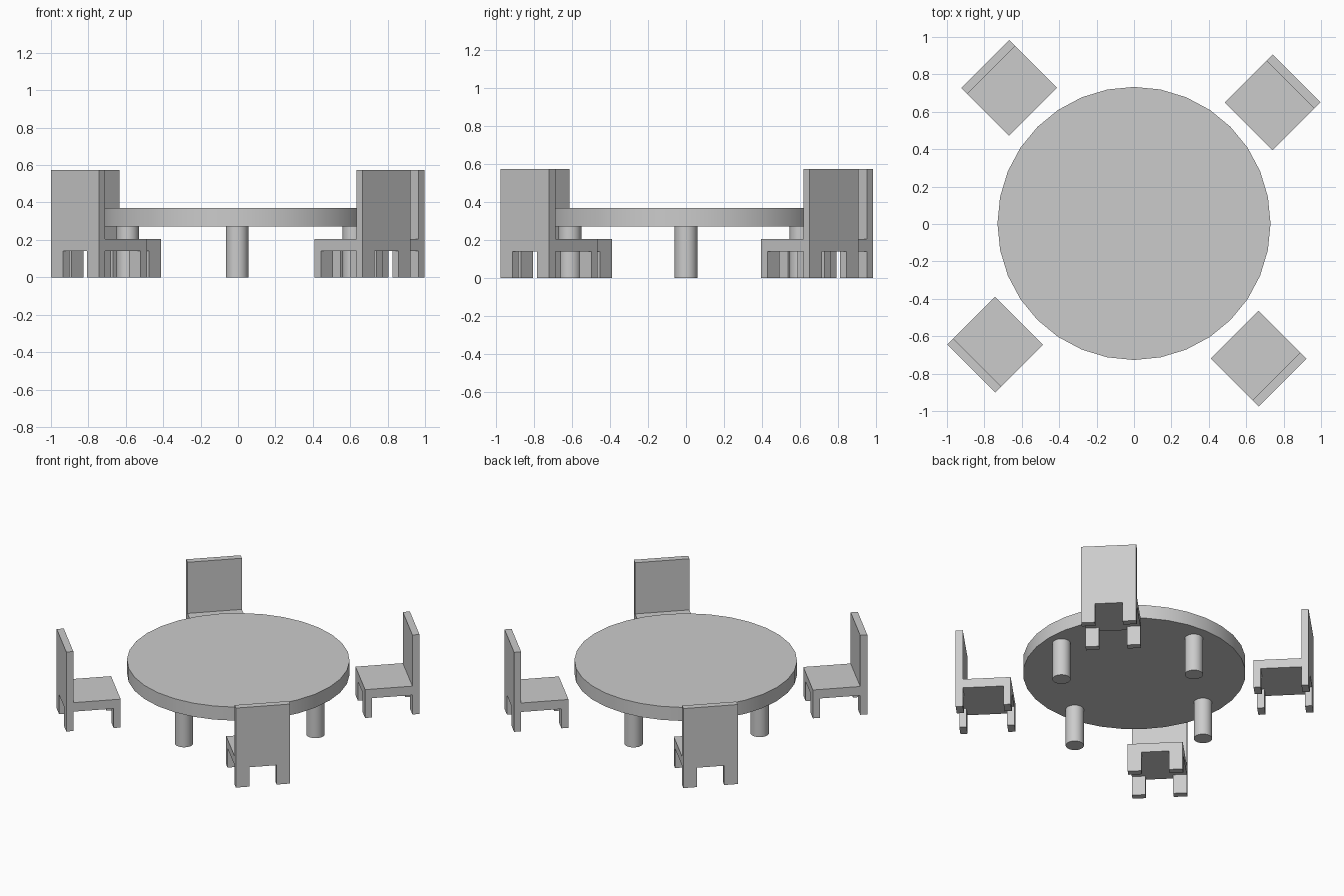
import bpy, bmesh, math
from mathutils import Vector

if "Cube" in bpy.data.objects:
    bpy.data.objects.remove(bpy.data.objects["Cube"], do_unlink=True)

# Single flat colour
grey = bpy.data.materials.new("light grey")
grey.use_nodes = True
grey.diffuse_color = (0.6, 0.6, 0.6, 1)
grey.node_tree.nodes["Principled BSDF"].inputs["Base Color"].default_value = (0.6, 0.6, 0.6, 1)


def cylinder(name, radius, x, y, bottom, top):
    bpy.ops.mesh.primitive_cylinder_add(vertices=32, radius=radius, depth=top - bottom,
                                        location=(x, y, (bottom + top) / 2))
    obj = bpy.context.object
    obj.name = name
    obj.data.materials.append(grey)
    bpy.ops.object.shade_smooth_by_angle(angle=math.radians(40))


# Round table: thick disc on four round legs
cylinder("table_top", 0.73, 0, 0.003, 0.272, 0.37)
for side, x, y in (("front", -0.005, -0.61), ("back", -0.005, 0.605),
                   ("right", -0.59, 0), ("left", 0.62, 0)):
    cylinder("table_leg_" + side, 0.06, x, y, 0, 0.272)


def extrude(bm, faces, height):
    result = bmesh.ops.extrude_face_region(bm, geom=faces)["geom"]
    verts = [g for g in result if isinstance(g, bmesh.types.BMVert)]
    bmesh.ops.translate(bm, verts=verts, vec=Vector((0, 0, height)))
    bm.normal_update()


def chair_mesh():
    """Seat slab with four corner legs pulled down and the back pulled up."""
    half, leg_width, leg_depth = 0.181, 0.09, 0.047
    seat_bottom, seat_top, back_top = 0.14, 0.205, 0.575
    xs = (-half, leg_width - half, half - leg_width, half)
    ys = (-half, leg_depth - half, half - leg_depth, half)
    bm = bmesh.new()
    grid = [[bm.verts.new((x, y, seat_bottom)) for x in xs] for y in ys]
    for j in range(3):
        for i in range(3):
            bm.faces.new((grid[j][i], grid[j][i + 1], grid[j + 1][i + 1], grid[j + 1][i]))
    extrude(bm, bm.faces[:], seat_top - seat_bottom)
    bmesh.ops.recalc_face_normals(bm, faces=bm.faces[:])

    inner_x, inner_y = half - leg_width, half - leg_depth
    corners, back = [], []
    for f in bm.faces:
        c = f.calc_center_median()
        if f.normal.z < -0.9 and abs(c.x) > inner_x and abs(c.y) > inner_y:
            corners.append(f)
        elif f.normal.z > 0.9 and c.y < -inner_y:
            back.append(f)
    extrude(bm, corners, -seat_bottom)
    extrude(bm, back, back_top - seat_top)
    bmesh.ops.recalc_face_normals(bm, faces=bm.faces[:])
    bmesh.ops.dissolve_limit(bm, angle_limit=0.01, verts=bm.verts[:], edges=bm.edges[:])

    mesh = bpy.data.meshes.new("chair")
    bm.to_mesh(mesh)
    bm.free()
    mesh.materials.append(grey)
    return mesh


# Four chairs facing the table from the corners
chair = chair_mesh()
for name, x, y, outward in (("chair_back_left", 0.741, 0.65, 45),
                            ("chair_back_right", -0.668, 0.728, 135),
                            ("chair_front_right", -0.743, -0.645, 225),
                            ("chair_front_left", 0.666, -0.72, 315)):
    obj = bpy.data.objects.new(name, chair)
    obj.location = (x, y, 0)
    obj.rotation_euler.z = math.radians(outward + 90)
    bpy.context.collection.objects.link(obj)
